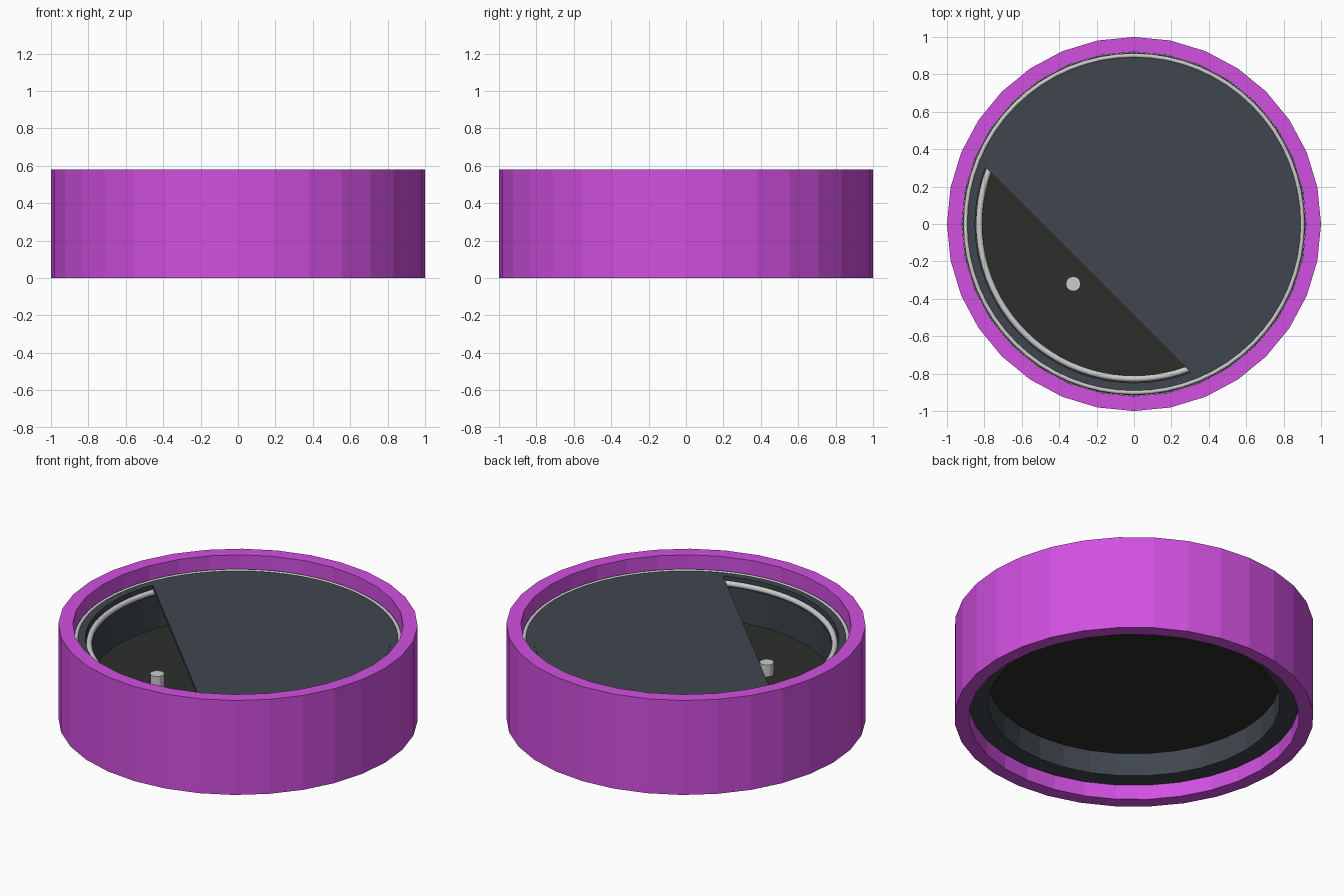
import bpy, bmesh, math
from math import cos, sin, pi, radians

if "Cube" in bpy.data.objects:
    bpy.data.objects.remove(bpy.data.objects["Cube"])


def material(name, color):
    m = bpy.data.materials.new(name)
    m.diffuse_color = (*color, 1)
    m.use_nodes = True
    m.node_tree.nodes["Principled BSDF"].inputs["Base Color"].default_value = m.diffuse_color
    return m


MAGENTA = material("magenta", (0.64, 0.08, 0.75))
SLATE = material("slate", (0.05, 0.061, 0.074))
DARK = material("dark", (0.026, 0.028, 0.025))


def finish(name, bm, mat=None, smooth=False):
    bmesh.ops.recalc_face_normals(bm, faces=bm.faces)
    me = bpy.data.meshes.new(name)
    bm.to_mesh(me)
    bm.free()
    ob = bpy.data.objects.new(name, me)
    bpy.context.collection.objects.link(ob)
    if mat:
        me.materials.append(mat)
    if smooth:
        me.polygons.foreach_set("use_smooth", [True] * len(me.polygons))
        bpy.context.view_layer.objects.active = ob
        ob.select_set(True)
        bpy.ops.object.shade_smooth_by_angle(angle=radians(40))
        ob.select_set(False)
    return ob


def sweep(name, profile, n, mat=None, start=0, end=360, smooth=False):
    """Turn a closed (radius, z) profile about z, capping partial turns."""
    bm = bmesh.new()
    full = end - start == 360
    rings = []
    for i in range(n if full else n + 1):
        a = radians(start + (end - start) * i / n)
        rings.append([bm.verts.new((r * cos(a), r * sin(a), z)) for r, z in profile])
    for i in range(n):
        p, q = rings[i], rings[(i + 1) % len(rings)]
        for j in range(len(profile)):
            k = (j + 1) % len(profile)
            bm.faces.new((p[j], q[j], q[k], p[k]))
    if not full:
        bm.faces.new(rings[0])
        bm.faces.new(rings[-1])
    return finish(name, bm, mat, smooth)


def slab(name, points, z0, z1, mat=None):
    """Extrude a flat outline between two heights."""
    bm = bmesh.new()
    f = bm.faces.new([bm.verts.new((x, y, z0)) for x, y in points])
    ext = bmesh.ops.extrude_face_region(bm, geom=[f])
    for v in ext["geom"]:
        if isinstance(v, bmesh.types.BMVert):
            v.co.z = z1
    return finish(name, bm, mat)


def box(r0, r1, z0, z1):
    return [(r0, z0), (r1, z0), (r1, z1), (r0, z1)]


def tube(radius, z, t):
    return [(radius + t * cos(i * pi / 5), z + t * sin(i * pi / 5)) for i in range(10)]


def arc(r, a0, a1, n, cx=0, cy=0):
    return [(cx + r * cos(radians(a0 + (a1 - a0) * i / n)),
             cy + r * sin(radians(a0 + (a1 - a0) * i / n))) for i in range(n + 1)]


# outer wall and the collar that lines it
sweep("outer_wall", box(0.92, 1.0, 0, 0.58), 32, MAGENTA)
sweep("inner_collar", box(0.813, 0.919, 0.09, 0.45), 32, SLATE)

# recessed floor with its centre pin
slab("floor", arc(0.814, 0, 360 - 11.25, 31), 0.232, 0.242, DARK)
slab("pin", arc(0.04, 0, 330, 11, -0.325, -0.32), 0.24, 0.315)

# top cover: a rim plus a plate cut off along a diagonal chord
sweep("cover_rim", box(0.85, 0.893, 0.45, 0.495), 64, SLATE)
slab("cover_plate", arc(0.852, -69, 159, 40), 0.475, 0.497, SLATE)

# light trim rings
sweep("outer_trim", tube(0.901, 0.488, 0.012), 64, smooth=True)
sweep("opening_trim", tube(0.828, 0.462, 0.017), 32, start=159, end=291, smooth=True)
